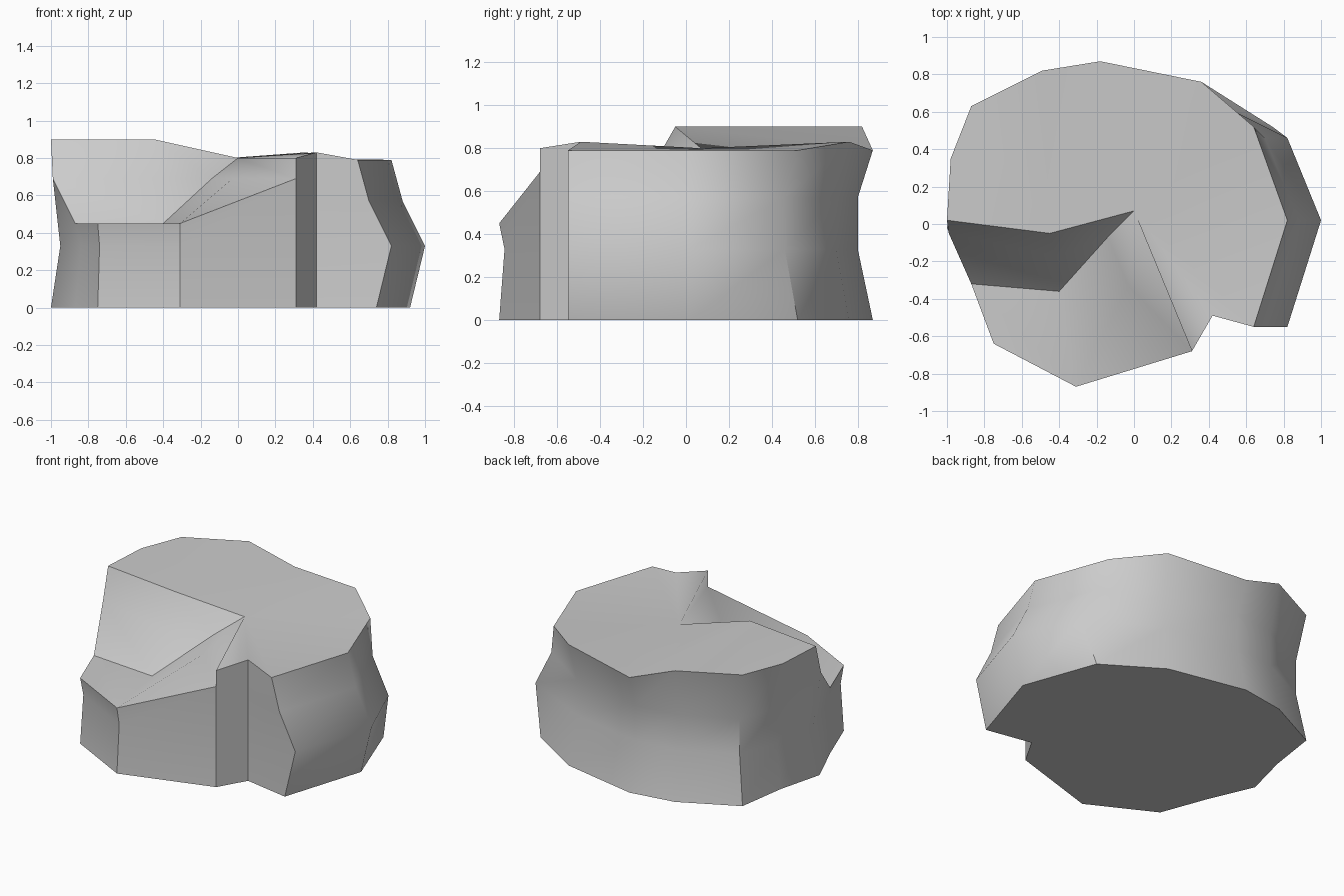
import bpy, bmesh, math

if "Cube" in bpy.data.objects:
    bpy.data.objects.remove(bpy.data.objects["Cube"])

bm = bmesh.new()


def column(*points):
    """One vertical run of vertices, base to rim."""
    return [bm.verts.new(p) for p in points]


def waisted(x, y, top, dx, dy, bx=0, by=0):
    """Column pinched in by (dx, dy) at mid height, base shifted by (bx, by)."""
    return column((x + bx, y + by, 0), (x + dx, y + dy, .33),
                  (x + dx, y + dy, .57), (x, y, top))


def bulged(x, y, waist):
    """Right-hand column that swells outward above the base."""
    return column((x + .10, y, 0), (x + .18, y + waist, .33),
                  (x + .06, y + waist, .57), (x, y, .79))


def ledge(x, y, dx, dy):
    """Short column under the low terrace."""
    return column((x, y, 0), (x + dx, y + dy, .33), (x, y, .45))


# Outer wall columns, anticlockwise from the terrace step
step = column((.31, -.68, 0), (.31, -.68, .33), (.31, -.68, .69), (.31, -.68, .80))
notch = column(*[(.42, -.49, z) for z in (0, .33, .57, .83)])
front_right = bulged(.64, -.55, 0)
right = bulged(.82, .02, 0)
back_right = bulged(.64, .52, -.06)
back_a = waisted(.36, .76, .83, -.02, -.06)
back_b = waisted(-.18, .87, .79, .01, -.07)
back_c = waisted(-.49, .82, .90, .02, -.06)
back_d = waisted(-.87, .63, .90, .05, -.04)
left_a = waisted(-.98, .35, .90, .06, -.02, .06, -.06)
left = column((-1, -.02, 0), (-.95, -.02, .33), (-.99, -.05, .69), (-1, .02, .90))
low_a = ledge(-.87, -.32, .03, 0)
low_b = ledge(-.75, -.64, .01, .02)
low_c = ledge(-.31, -.87, 0, .025)
ring = [step, notch, front_right, right, back_right, back_a, back_b, back_c,
        back_d, left_a, left, low_a, low_b, low_c]

# Side walls and base
for a, b in zip(ring, ring[1:] + ring[:1]):
    for i in range(min(len(a), len(b)) - 1):
        bm.faces.new((a[i], b[i], b[i + 1], a[i + 1]))
bm.faces.new([c[0] for c in reversed(ring)])

# Inner cliff points
crest, inner, foot_a, foot_b, foot_c, basin = column(
    (-.45, -.05, .90), (0, .07, .80), (-.42, -.17, .69),
    (-.14, -.07, .69), (-.03, -.33, .69), (-.40, -.36, .45))

# Upper plateau
bm.faces.new([c[3] for c in (back_c, back_d, left_a, left)] + [crest])
bm.faces.new((crest, inner, back_b[3], back_c[3]))
rim = [step, notch, front_right, right, back_right, back_a, back_b]
for a, b in zip(rim, rim[1:]):
    bm.faces.new((inner, a[3], b[3]))

# Cliff between plateau and terrace
bm.faces.new((left[3], left[2], foot_a, crest))
bm.faces.new((crest, foot_a, foot_b, inner))
bm.faces.new((inner, foot_b, foot_c))
bm.faces.new((inner, foot_c, step[2], step[3]))

# Sloping terrace
bm.faces.new((left[2], low_a[2], basin, foot_a))
bm.faces.new((foot_a, basin, foot_b))
bm.faces.new((foot_b, basin, foot_c))
bm.faces.new((low_a[2], low_b[2], low_c[2], basin))
bm.faces.new((basin, low_c[2], foot_c))
bm.faces.new((foot_c, low_c[2], step[2]))

bmesh.ops.recalc_face_normals(bm, faces=bm.faces)
mesh = bpy.data.meshes.new("stepped_rock")
bm.to_mesh(mesh)
bm.free()
rock = bpy.data.objects.new("stepped_rock", mesh)
bpy.context.collection.objects.link(rock)

# Smooth shading with crisp edges
bpy.context.view_layer.objects.active = rock
rock.select_set(True)
bpy.ops.object.shade_smooth_by_angle(angle=math.radians(42))
